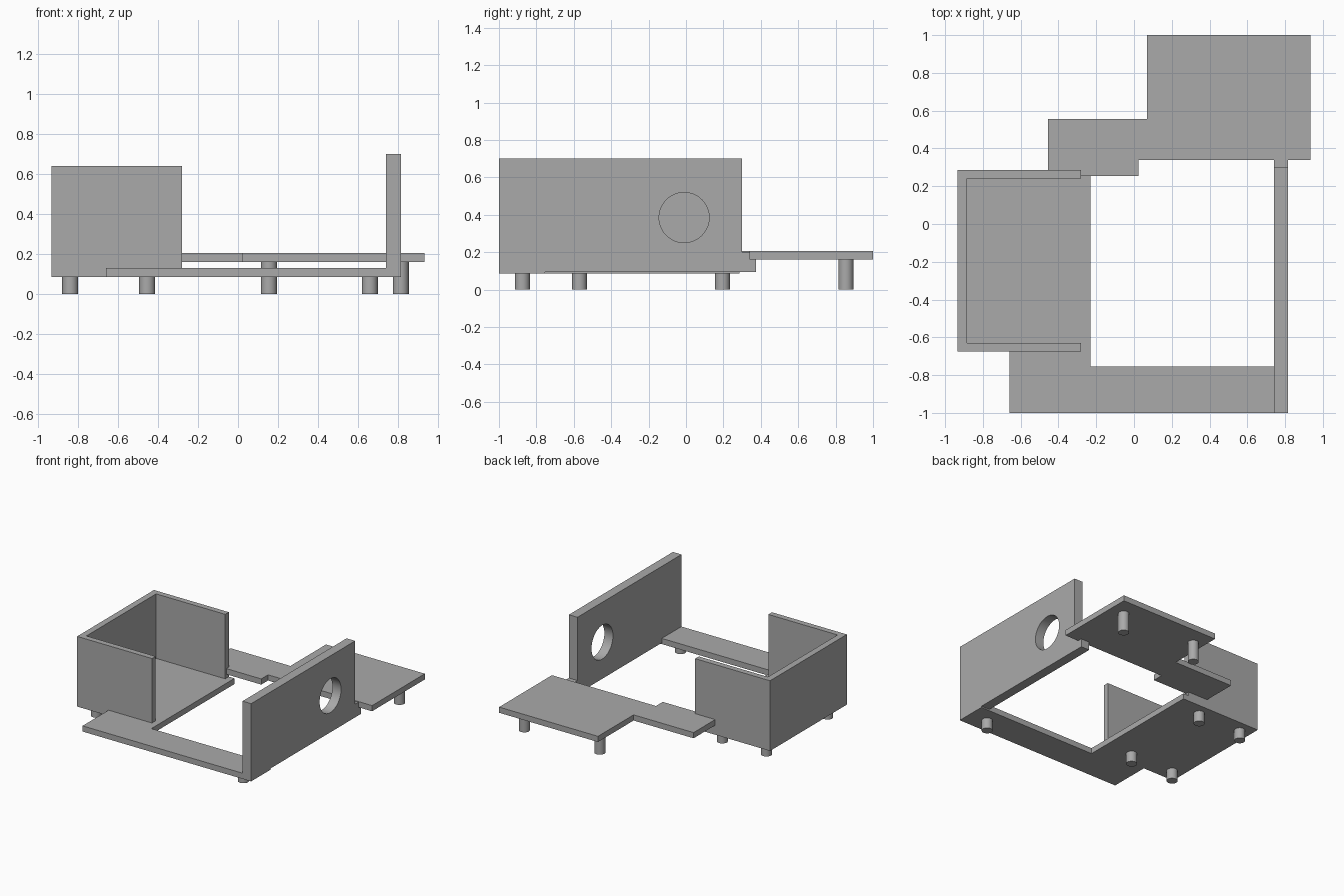
import bpy, bmesh
from mathutils import Matrix, Vector

if "Cube" in bpy.data.objects:
    bpy.data.objects.remove(bpy.data.objects["Cube"], do_unlink=True)

grey = bpy.data.materials.new("plain grey")
grey.use_nodes = True
grey.diffuse_color = (0.4, 0.4, 0.4, 1)
grey.node_tree.nodes["Principled BSDF"].inputs["Base Color"].default_value = (0.4, 0.4, 0.4, 1)


def finish(name, bm):
    bmesh.ops.recalc_face_normals(bm, faces=bm.faces)
    mesh = bpy.data.meshes.new(name)
    bm.to_mesh(mesh)
    bm.free()
    mesh.materials.append(grey)
    ob = bpy.data.objects.new(name, mesh)
    bpy.context.collection.objects.link(ob)
    return ob


def extrude(name, profile, low, high, axis="z"):
    """Extrude an outline: (x, y) points along z, or (y, z) points along x."""
    bm = bmesh.new()
    place = (lambda a, b: (a, b, low)) if axis == "z" else (lambda a, b: (low, a, b))
    face = bm.faces.new([bm.verts.new(place(a, b)) for a, b in profile])
    new = bmesh.ops.extrude_face_region(bm, geom=[face])["geom"]
    shift = Vector((0, 0, high - low)) if axis == "z" else Vector((high - low, 0, 0))
    bmesh.ops.translate(bm, vec=shift, verts=[g for g in new if isinstance(g, bmesh.types.BMVert)])
    return finish(name, bm)


def cylinder(name, radius, depth, matrix, sides=48):
    bm = bmesh.new()
    bmesh.ops.create_cone(bm, cap_ends=True, segments=sides, radius1=radius,
                          radius2=radius, depth=depth, matrix=matrix)
    return finish(name, bm)


def activate(ob):
    bpy.ops.object.select_all(action="DESELECT")
    ob.select_set(True)
    bpy.context.view_layer.objects.active = ob


# Lower floor with the front walkway
LOW, FLOOR = 0.085, 0.13
extrude("lower_floor", [(-0.935, 0.285), (-0.935, -0.675), (-0.66, -0.675), (-0.66, -1),
                        (0.815, -1), (0.815, -0.755), (-0.23, -0.755), (-0.23, 0.285)], LOW, FLOOR)

# Three-sided room wall, open toward +x
extrude("room_walls", [(-0.28, 0.285), (-0.935, 0.285), (-0.935, -0.675), (-0.28, -0.675),
                       (-0.28, -0.63), (-0.885, -0.63), (-0.885, 0.24), (-0.28, 0.24)], LOW, 0.64)

# Raised rear deck
DECK = 0.16
extrude("rear_deck", [(-0.455, 0.255), (0.025, 0.255), (0.025, 0.34), (0.935, 0.34),
                      (0.935, 1), (0.07, 1), (0.07, 0.555), (-0.455, 0.555)], DECK, 0.205)

# Tall side wall with a foot under the deck and a round opening
wall = extrude("side_wall", [(-1, 0.095), (0.375, 0.095), (0.375, 0.2), (0.3, 0.2),
                             (0.3, 0.7), (-1, 0.7)], 0.74, 0.815, "x")
cutter = cylinder("opening_cutter", 0.134, 0.4,
                  Matrix.Translation((0.78, -0.01, 0.385)) @ Matrix.Rotation(1.5707963, 4, "Y"))
cutter.hide_render = True
cut = wall.modifiers.new("round opening", "BOOLEAN")
cut.operation, cut.object, cut.solver = "DIFFERENCE", cutter, "EXACT"
activate(wall)
bpy.ops.object.modifier_apply(modifier=cut.name)
bpy.data.objects.remove(cutter, do_unlink=True)
bpy.ops.object.shade_smooth_by_angle()

# Round legs under the floor and the deck
floor_legs = [(x, y) for x in (-0.84, -0.455) for y in (-0.57, 0.195)] + [(0.66, -0.875)]
deck_legs = [(0.155, 0.855), (0.815, 0.855)]
for kind, spots, top in (("floor_leg", floor_legs, LOW), ("deck_leg", deck_legs, DECK)):
    for i, (x, y) in enumerate(spots, 1):
        leg = cylinder(f"{kind}_{i}", 0.04, top, Matrix.Translation((x, y, top / 2)), 32)
        activate(leg)
        bpy.ops.object.shade_smooth_by_angle()
